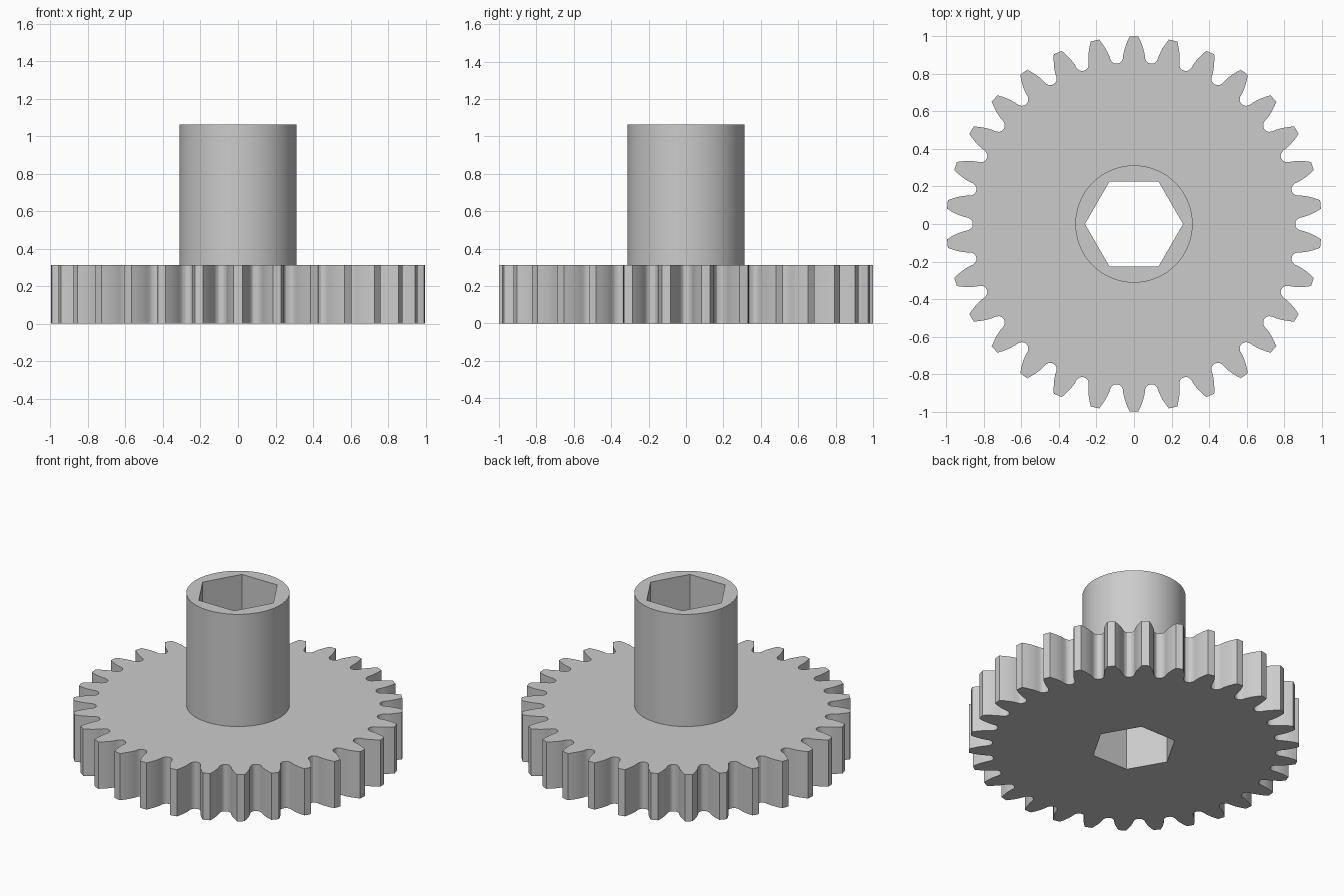
import bpy, bmesh, math

default_cube = bpy.data.objects.get("Cube")
if default_cube:
    bpy.data.objects.remove(default_cube, do_unlink=True)

TEETH = 30
TIP = 1.0
MODULE = 2 * TIP / (TEETH + 2)
PITCH = MODULE * TEETH / 2
ROOT = PITCH - 1.25 * MODULE
PRESSURE = math.radians(20)
BASE = PITCH * math.cos(PRESSURE)
GEAR_HEIGHT = 5 * MODULE
HUB_RADIUS = 5 * MODULE
TOTAL_HEIGHT = 17 * MODULE
BORE_RADIUS = 0.2615

grey = bpy.data.materials.new("plain grey")
grey.use_nodes = True
colour = (0.6, 0.6, 0.6, 1)
grey.diffuse_color = colour
grey.node_tree.nodes["Principled BSDF"].inputs["Base Color"].default_value = colour


def prism(name, outline, bottom, top):
    """Extrude a polar outline of (radius, angle) points between two heights."""
    bm = bmesh.new()
    face = bm.faces.new([bm.verts.new((r * math.cos(a), r * math.sin(a), bottom))
                         for r, a in outline])
    up = bmesh.ops.extrude_face_region(bm, geom=[face])["geom"]
    bmesh.ops.translate(bm, vec=(0, 0, top - bottom),
                        verts=[v for v in up if isinstance(v, bmesh.types.BMVert)])
    bmesh.ops.recalc_face_normals(bm, faces=bm.faces)
    mesh = bpy.data.meshes.new(name)
    bm.to_mesh(mesh)
    bm.free()
    mesh.materials.append(grey)
    obj = bpy.data.objects.new(name, mesh)
    bpy.context.collection.objects.link(obj)
    return obj


def involute(angle):
    return math.tan(angle) - angle


def half_angle(radius):
    """Half the angular width of a tooth at a radius."""
    return (math.pi / (2 * TEETH) + involute(PRESSURE)
            - involute(math.acos(min(1, BASE / radius))))


# Tooth flank: rounded root, then an involute curve up to the tip
gap = math.pi / TEETH
flank = [(ROOT, gap), (ROOT + 0.002, 0.09), (ROOT + 0.01, 0.077)]
for i in range(6):
    r = BASE + 0.003 + (TIP - BASE - 0.003) * i / 5
    flank.append((r, half_angle(r)))
tooth = [(r, -a) for r, a in flank] + [(TIP, 0)] + [(r, a) for r, a in flank[:0:-1]]
outline = [(r, a + math.pi / 2 + 2 * gap * n) for n in range(TEETH) for r, a in tooth]
gear = prism("gear_wheel_with_hub", outline, 0, GEAR_HEIGHT)

# Round hub and hexagonal through bore
hub = prism("hub_helper", [(HUB_RADIUS, math.tau * i / 96) for i in range(96)],
            GEAR_HEIGHT / 2, TOTAL_HEIGHT)
bore = prism("bore_cutter", [(BORE_RADIUS, math.tau * i / 6) for i in range(6)],
             -0.2, TOTAL_HEIGHT + 0.2)

bpy.ops.object.select_all(action="DESELECT")
bpy.context.view_layer.objects.active = gear
gear.select_set(True)
for helper, operation in ((hub, "UNION"), (bore, "DIFFERENCE")):
    helper.hide_render = True
    mod = gear.modifiers.new(helper.name, "BOOLEAN")
    mod.operation = operation
    mod.solver = "EXACT"
    mod.object = helper
    bpy.ops.object.modifier_apply(modifier=mod.name)
    bpy.data.objects.remove(helper, do_unlink=True)

bpy.ops.object.shade_smooth_by_angle(angle=math.radians(25))
